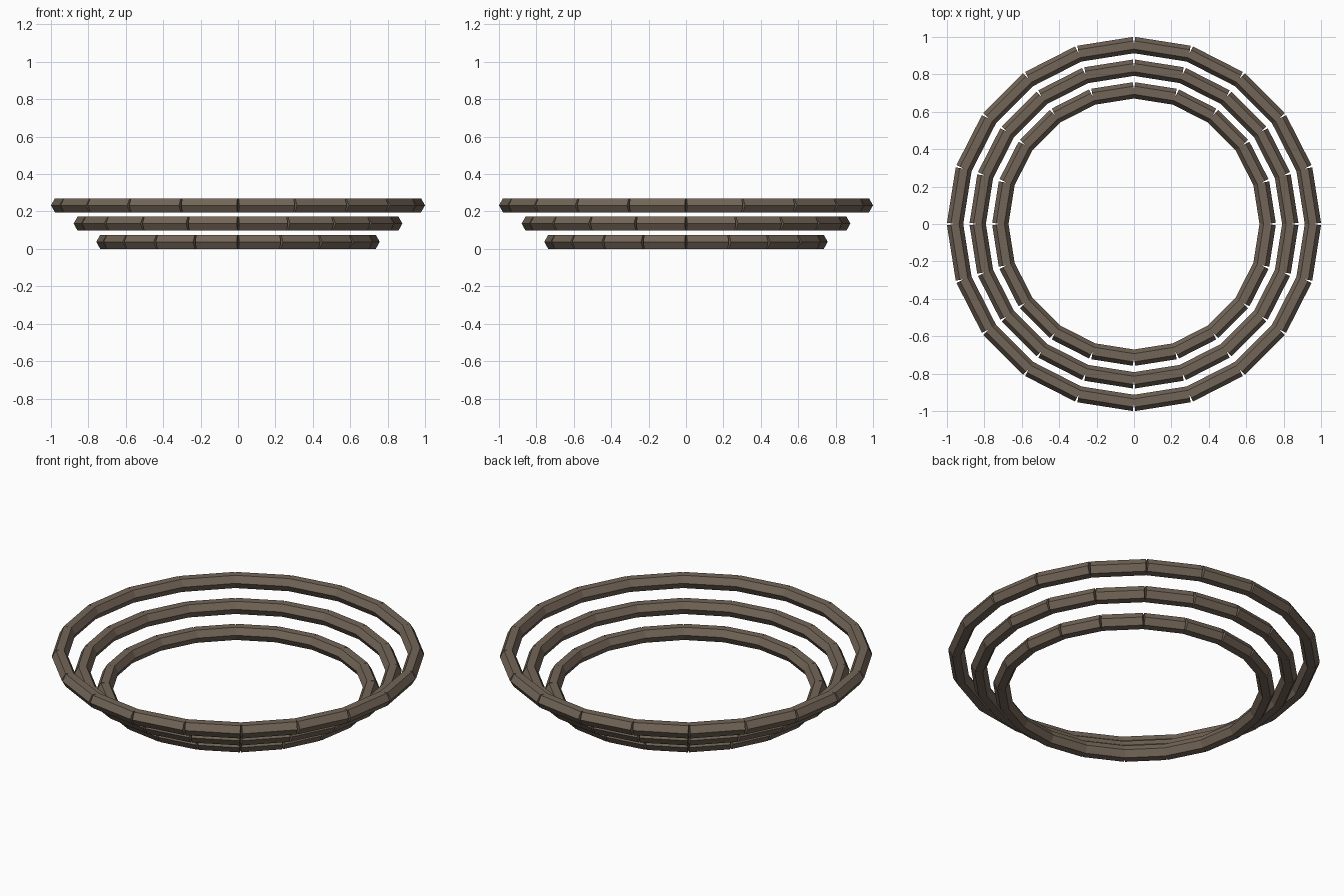
import bpy, bmesh, math
from mathutils import Matrix

if "Cube" in bpy.data.objects:
    bpy.data.objects.remove(bpy.data.objects["Cube"])

SEGMENTS = 20
TUBE = 0.0435                      # corner radius of the hexagonal rod
HALF_H = TUBE * math.sqrt(3) / 2
STEP = 2 * math.pi / SEGMENTS

mat = bpy.data.materials.new("dark_brown")
mat.diffuse_color = (0.17, 0.13, 0.095, 1)
mat.use_nodes = True
mat.node_tree.nodes["Principled BSDF"].inputs["Base Color"].default_value = mat.diffuse_color


def hex_ring(name, outer, z):
    """Ring of straight hexagonal rods whose axes meet at the corners."""
    radius = outer - TUBE * math.cos(STEP / 2)
    length = 2 * radius * math.sin(STEP / 2)
    bm = bmesh.new()
    for i in range(SEGMENTS):
        # rod along y, corners pointing in and out, flats on top and bottom
        m = (Matrix.Translation((0, 0, z))
             @ Matrix.Rotation((i + 0.5) * STEP, 4, 'Z')
             @ Matrix.Translation((radius * math.cos(STEP / 2), 0, 0))
             @ Matrix.Rotation(math.pi / 2, 4, 'X'))
        hexa = bmesh.ops.create_cone(bm, cap_ends=True, segments=6, radius1=TUBE,
                                     radius2=TUBE, depth=length)
        # make sure a corner lies on the local x axis
        if max(v.co.x for v in hexa["verts"]) < TUBE * 0.95:
            m = m @ Matrix.Rotation(math.pi / 6, 4, 'Z')
        bmesh.ops.transform(bm, matrix=m, verts=hexa["verts"])
    mesh = bpy.data.meshes.new(name)
    bm.to_mesh(mesh)
    bm.free()
    mesh.materials.append(mat)
    obj = bpy.data.objects.new(name, mesh)
    bpy.context.collection.objects.link(obj)


# three stacked rings, widening upwards
for i, name in enumerate(("lower_ring", "middle_ring", "upper_ring")):
    hex_ring(name, 0.758 + 0.121 * i, HALF_H + 0.0975 * i)
